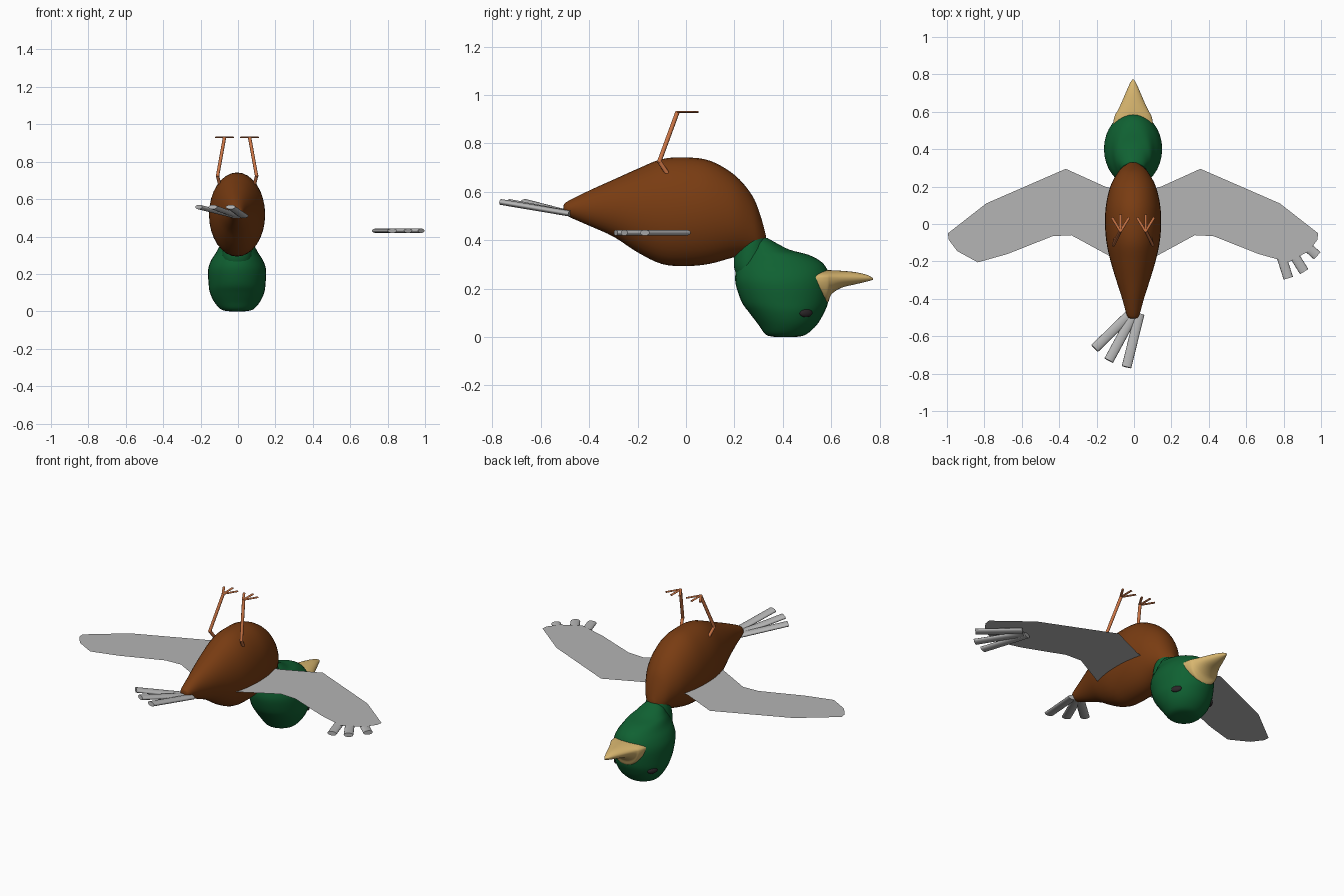
import bpy, bmesh, math
from mathutils import Vector, Matrix

if "Cube" in bpy.data.objects:
    bpy.data.objects.remove(bpy.data.objects["Cube"])

CX = -0.005  # the body sits slightly off centre


def mat(name, rgb):
    m = bpy.data.materials.new(name)
    m.diffuse_color = (*rgb, 1)
    m.use_nodes = True
    m.node_tree.nodes["Principled BSDF"].inputs["Base Color"].default_value = m.diffuse_color
    return m


BROWN = mat("brown", (0.19, 0.045, 0.006))
GREEN = mat("green", (0.005, 0.12, 0.032))
SAND = mat("sand", (0.69, 0.47, 0.16))
GREY = mat("grey", (0.46, 0.46, 0.46))
ORANGE = mat("orange", (0.61, 0.18, 0.06))
DARK = mat("dark", (0.025, 0.02, 0.022))


def finish(bm, name, material, smooth=True, angle=50):
    bmesh.ops.recalc_face_normals(bm, faces=bm.faces)
    me = bpy.data.meshes.new(name)
    bm.to_mesh(me)
    bm.free()
    ob = bpy.data.objects.new(name, me)
    bpy.context.collection.objects.link(ob)
    me.materials.append(material)
    if smooth:
        bpy.ops.object.select_all(action='DESELECT')
        ob.select_set(True)
        bpy.context.view_layer.objects.active = ob
        bpy.ops.object.shade_smooth_by_angle(angle=math.radians(angle))
    return ob


def smooth_rows(rows, steps=4):
    """Catmull-Rom interpolation between section rows."""
    out = []
    for i in range(len(rows) - 1):
        a, b, c, d = (Vector(rows[max(0, min(len(rows) - 1, i + k))]) for k in (-1, 0, 1, 2))
        for s in range(steps):
            t = s / steps
            out.append(0.5 * (2 * b + (c - a) * t + (2 * a - 5 * b + 4 * c - d) * t * t
                              + (3 * b - a - 3 * c + d) * t ** 3))
    return out + [Vector(rows[-1])]


def loft(name, rows, material, axis, split=None, n=32):
    """rows: (position on axis, low, high, half width); split = height of widest line."""
    bm = bmesh.new()
    rings = []
    for t, lo, hi, w in smooth_rows(rows):
        mid = (lo + hi) / 2 if split is None else min(max(split, lo), hi)
        ring = []
        for k in range(n):
            a = 2 * math.pi * k / n
            s = math.sin(a)
            v = mid + s * ((hi - mid) if s > 0 else (mid - lo))
            x = CX + w * math.cos(a)
            ring.append(bm.verts.new((x, t, v) if axis == 'Y' else (x, v, t)))
        rings.append(ring)
    for p, q in zip(rings, rings[1:]):
        for k in range(n):
            bm.faces.new((p[k], p[(k + 1) % n], q[(k + 1) % n], q[k]))
    bm.faces.new(rings[0])
    bm.faces.new(rings[-1])
    return finish(bm, name, material)


def rod(name, a, b, wide, thick, material, n=16):
    """Straight rod with a flattened round section (wide is horizontal)."""
    a, b = Vector(a), Vector(b)
    d = (b - a).normalized()
    side = d.cross(Vector((0, 0, 1))).normalized()
    up = side.cross(d)
    bm = bmesh.new()
    ends = []
    for p in (a, b):
        ends.append([bm.verts.new(p + side * wide * math.cos(2 * math.pi * k / n)
                                  + up * thick * math.sin(2 * math.pi * k / n)) for k in range(n)])
    for k in range(n):
        bm.faces.new((ends[0][k], ends[0][(k + 1) % n], ends[1][(k + 1) % n], ends[1][k]))
    bm.faces.new(ends[0])
    bm.faces.new(ends[1])
    return finish(bm, name, material)


# Body, lofted from tail to breast
loft("body", [(-.505, .515, .545, .012), (-.49, .50, .56, .032), (-.4, .46, .605, .058),
              (-.3, .415, .65, .09), (-.2, .35, .695, .12), (-.1, .302, .735, .142),
              (0, .293, .742, .15), (.1, .303, .728, .145), (.2, .33, .67, .122),
              (.27, .34, .59, .085), (.305, .345, .51, .055), (.33, .37, .42, .015)], BROWN, 'Y')

# Head and neck, lofted upward
loft("head", [(0, .37, .45, .04), (.01, .33, .495, .085), (.05, .30, .54, .122),
              (.1, .262, .57, .145), (.145, .23, .587, .152), (.22, .205, .595, .155),
              (.27, .205, .587, .14), (.31, .215, .56, .115), (.34, .23, .505, .098),
              (.36, .25, .43, .082), (.39, .265, .37, .058), (.41, .28, .335, .03)], GREEN, 'Z')
loft("neck", [(.20, .24, .36, .06), (.28, .2, .335, .078), (.36, .203, .338, .074),
              (.42, .225, .322, .06), (.445, .25, .295, .03), (.45, .265, .28, .01)], GREEN, 'Z')

# Beak, widest near its upper edge
loft("beak", [(.52, .145, .272, .108), (.56, .14, .276, .103), (.585, .14, .276, .095),
              (.6, .175, .276, .086), (.64, .203, .274, .066), (.7, .218, .268, .04),
              (.75, .23, .256, .018), (.773, .237, .243, .004)], SAND, 'Y', split=.245)

# Tail feathers
for i, (x0, x1, y1) in enumerate([(-.02, -.21, -.665), (0, -.135, -.73), (.03, -.04, -.765)]):
    rod(f"tail_feather_{i + 1}", (x0, -.48, .51), (x1, y1, .558), .026, .012, GREY)

# Feathers under the right wing tip
for i, (x0, y0, x1, y1) in enumerate([(.74, -.02, .825, -.29), (.765, -.02, .91, -.255),
                                      (.79, 0, .98, -.17)]):
    rod(f"wing_feather_{i + 1}", (x0, y0, .431), (x1, y1, .431), .026, .012, GREY)

# Flat wings
WING = [(.04, .17), (.15, .2), (.36, .295), (.785, .11), (.99, -.05), (.985, -.085),
        (.94, -.145), (.83, -.205), (.67, -.16), (.43, -.065), (.33, -.06), (.1, -.185), (.04, -.2)]

for side, label in ((1, "right"), (-1, "left")):
    bm = bmesh.new()
    bm.faces.new([bm.verts.new((CX + side * x, y, .445)) for x, y in WING])
    bmesh.ops.triangulate(bm, faces=bm.faces)
    for f in bm.faces:
        f.normal_update()
        if f.normal.z < 0:
            f.normal_flip()
    me = bpy.data.meshes.new(label + "_wing")
    bm.to_mesh(me)
    bm.free()
    me.materials.append(GREY)
    bpy.context.collection.objects.link(bpy.data.objects.new(label + "_wing", me))

    # Legs: thigh, shank and toes
    def P(x, y, z):
        return (CX + side * x, y, z)
    rod(label + "_thigh", P(.09, -.07, .665), P(.105, -.112, .728), .009, .009, ORANGE, 10)
    rod(label + "_shank", P(.105, -.112, .72), P(.067, -.035, .93), .009, .009, ORANGE, 10)
    for i, (dx, y) in enumerate([(-.046, .035), (0, .052), (.046, .035)]):
        rod(f"{label}_toe_{i + 1}", P(.067, -.04, .93), P(.067 + dx, y, .93), .007, .004, ORANGE, 8)

    # Eyes
    bm = bmesh.new()
    bmesh.ops.create_uvsphere(bm, u_segments=20, v_segments=12, radius=1)
    bm.transform(Matrix.Translation(P(.12, .495, .1)) @ Matrix.Rotation(side * .5, 4, 'Z')
                 @ Matrix.Diagonal((.012, .03, .018, 1)))
    finish(bm, label + "_eye", DARK, angle=80)
